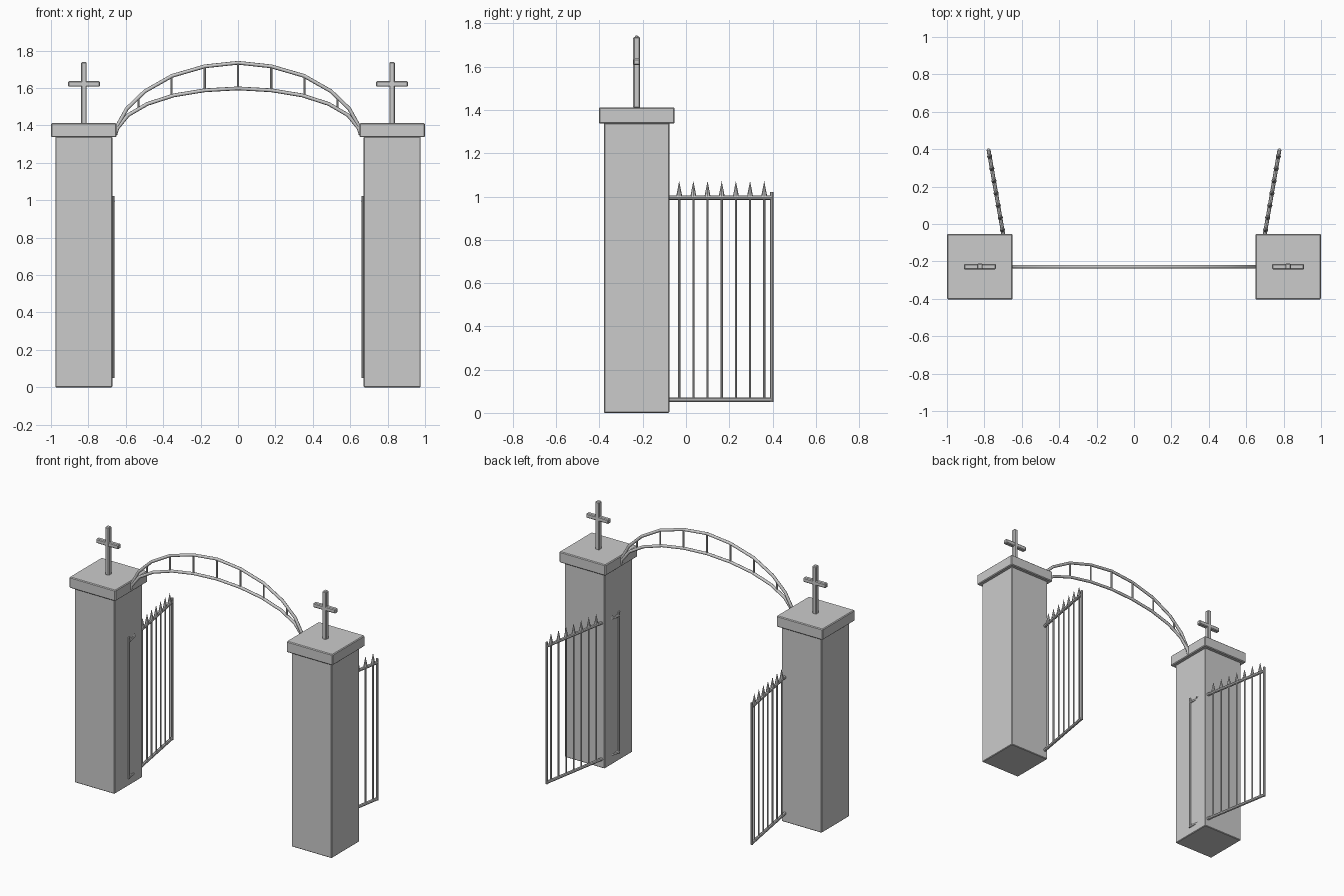
import bpy, bmesh, math
from mathutils import Vector

if "Cube" in bpy.data.objects:
    bpy.data.objects.remove(bpy.data.objects["Cube"])

PY = -0.228          # depth line of pillars and arch
PX = 0.824           # pillar centre


def finish(name, bm):
    bmesh.ops.recalc_face_normals(bm, faces=bm.faces)
    me = bpy.data.meshes.new(name)
    bm.to_mesh(me)
    bm.free()
    ob = bpy.data.objects.new(name, me)
    bpy.context.collection.objects.link(ob)
    return ob


def box(name, lo, hi, bevel):
    bm = bmesh.new()
    bmesh.ops.create_cube(bm, size=1)
    for v in bm.verts:
        v.co = [(a + b) / 2 + c * (b - a) for a, b, c in zip(lo, hi, v.co)]
    ob = finish(name, bm)
    m = ob.modifiers.new("Bevel", 'BEVEL')
    m.width, m.segments = bevel, 1
    return ob


def rod(bm, a, b, r1, r2=None, sides=8):
    a, b = Vector(a), Vector(b)
    d = b - a
    mat = d.to_track_quat('Z', 'Y').to_matrix().to_4x4()
    mat.translation = (a + b) / 2
    bmesh.ops.create_cone(bm, cap_ends=True, segments=sides, radius1=r1,
                          radius2=r1 if r2 is None else r2,
                          depth=d.length, matrix=mat)


def tube(name, pts, r):
    cu = bpy.data.curves.new(name, 'CURVE')
    cu.dimensions = '3D'
    cu.bevel_depth, cu.bevel_resolution, cu.use_fill_caps = r, 2, True
    sp = cu.splines.new('POLY')
    sp.points.add(len(pts) - 1)
    for p, (x, z) in zip(sp.points, pts):
        p.co = (x, PY, z, 1)
    ob = bpy.data.objects.new(name, cu)
    bpy.context.collection.objects.link(ob)


def mirrored(half):
    return [(-x, z) for x, z in reversed(half)] + half[1:]


for s, side in ((-1, "left"), (1, "right")):
    cx = s * PX
    # stone pillar, cap and cross
    box(side + "_pillar", (cx - .152, PY - .151, 0), (cx + .152, PY + .151, 1.34), .004)
    box(side + "_pillar_cap", (cx - .175, PY - .175, 1.337), (cx + .175, PY + .175, 1.412), .005)
    box(side + "_cross_post", (cx - .015, PY - .016, 1.408), (cx + .015, PY + .016, 1.738), .005)
    box(side + "_cross_arm", (cx - .085, PY - .015, 1.607), (cx + .085, PY + .015, 1.637), .005)

    # open gate leaf, hinged at the pillar's inner face
    def at(y, z):
        return (s * (.669 + (y - PY) * .174), y, z)
    bm = bmesh.new()
    for y in (PY, .397):
        rod(bm, at(y, .05), at(y, 1.022), .008)
    for z in (.06, .995):
        rod(bm, at(PY, z), at(.397, z), .0105)
    for i in range(1, 10):
        y = PY + i * .0655
        rod(bm, at(y, .06), at(y, 1.0), .005)
        rod(bm, at(y, 1.0), at(y, 1.072), .014, 0)
    gate = finish(side + "_gate", bm)

# arch: two chords joined by upright struts
outer = [(0, 1.735), (.177, 1.716), (.353, 1.665), (.497, 1.583), (.594, 1.49), (.647, 1.395), (.656, 1.35)]
inner = [(0, 1.598), (.177, 1.588), (.342, 1.561), (.485, 1.515), (.588, 1.455), (.645, 1.385), (.656, 1.35)]
tube("arch_outer_chord", mirrored(outer), .01)
tube("arch_inner_chord", mirrored(inner), .01)


def height(pts, x):
    for (x0, z0), (x1, z1) in zip(pts, pts[1:]):
        if x0 <= x <= x1:
            return z0 + (z1 - z0) * (x - x0) / (x1 - x0)


bm = bmesh.new()
for i in range(-3, 4):
    x = i * .1775
    rod(bm, (x, PY, height(inner, abs(x))), (x, PY, height(outer, abs(x))), .006)
finish("arch_struts", bm)
